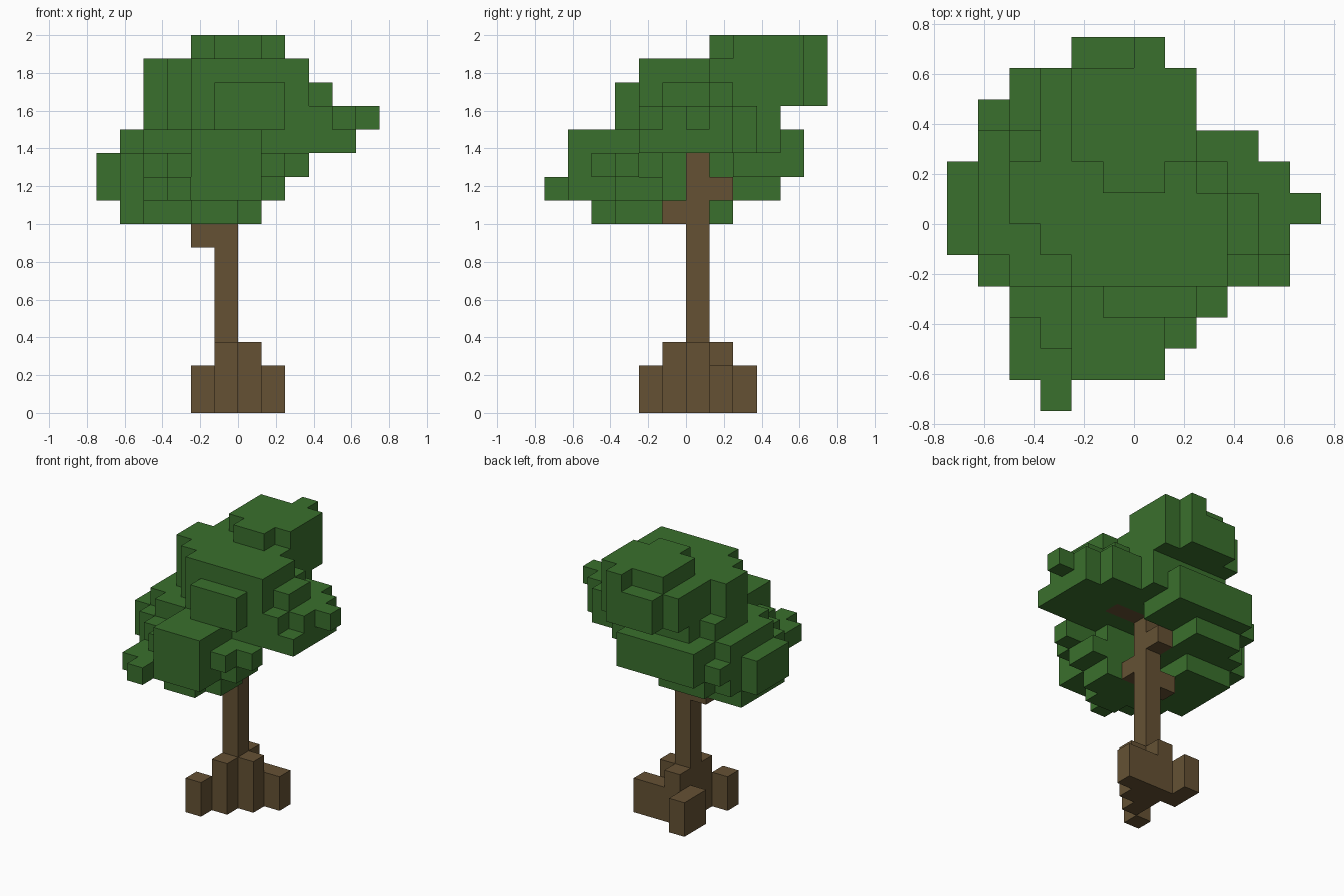
import bpy
import bmesh
from mathutils import Vector

UNIT = 0.125  # edge of one cube

default_cube = bpy.data.objects.get("Cube")
if default_cube:
    bpy.data.objects.remove(default_cube, do_unlink=True)


def flat_material(name, red, green, blue):
    colour = (red, green, blue, 1)
    material = bpy.data.materials.new(name)
    material.use_nodes = True
    material.diffuse_color = colour
    shader = material.node_tree.nodes["Principled BSDF"]
    shader.inputs["Base Color"].default_value = colour
    shader.inputs["Roughness"].default_value = 0.9
    return material


bark = flat_material("bark_brown", 0.13, 0.083, 0.034)
leaf = flat_material("leaf_green", 0.042, 0.162, 0.026)

cells = {}      # cube position -> part name
materials = {}  # part name -> material


def blocks(part, material, *boxes):
    """Fill boxes of cubes, each given as x, y and z ranges; later parts win."""
    materials[part] = material
    for (x0, x1), (y0, y1), (z0, z1) in boxes:
        for x in range(x0, x1):
            for y in range(y0, y1):
                for z in range(z0, z1):
                    cells[x, y, z] = part


# Low leaf cluster, hanging to the front and one side
blocks("lower_foliage", leaf,
       ((-2, 1), (-5, -1), (9, 12)),
       ((-4, -2), (-5, -3), (9, 10)),
       ((-3, -2), (-6, -5), (9, 10)),
       ((-3, -2), (-4, -3), (9, 11)),
       ((-4, -1), (-3, 2), (9, 11)),
       ((-5, -4), (-2, 2), (8, 11)),
       ((-6, -5), (-1, 2), (9, 11)),
       ((-4, -2), (-3, 2), (8, 9)),
       ((-2, 0), (-4, -1), (8, 9)),
       ((0, 1), (-3, -1), (8, 9)))

# Small tufts around the low cluster
blocks("leaf_tufts", leaf,
       ((1, 2), (-4, -2), (10, 11)),
       ((2, 3), (-3, -2), (10, 11)),
       ((1, 2), (-3, -1), (9, 10)),
       ((-5, -4), (2, 3), (9, 11)),
       ((-5, -4), (3, 4), (10, 11)),
       ((-4, -1), (2, 4), (9, 10)))

# Wide middle slab
blocks("middle_foliage", leaf,
       ((-4, 5), (-2, 2), (11, 12)),
       ((-5, -4), (-1, 3), (11, 12)),
       ((-4, 1), (2, 5), (10, 12)),
       ((1, 2), (2, 4), (11, 12)),
       ((2, 4), (2, 3), (11, 13)),
       ((3, 4), (-2, 2), (12, 13)),
       ((4, 5), (-1, 2), (12, 13)),
       ((5, 6), (0, 1), (12, 13)))

# Upper mass with its side lumps
blocks("upper_foliage", leaf,
       ((-2, 3), (-2, 1), (12, 15)),
       ((-2, 2), (1, 4), (12, 15)),
       ((-3, -2), (-1, 4), (12, 15)),
       ((-3, -2), (4, 5), (13, 15)),
       ((-4, -3), (0, 2), (12, 15)),
       ((-4, -3), (2, 3), (12, 13)),
       ((-1, 2), (-3, -2), (12, 14)),
       ((2, 3), (1, 2), (12, 14)),
       ((3, 4), (-1, 1), (13, 14)))

# Top tuft, leaning to the back
blocks("crown", leaf,
       ((-2, 2), (2, 5), (13, 16)),
       ((-1, 1), (1, 2), (15, 16)),
       ((0, 1), (5, 6), (13, 16)),
       ((-2, 0), (5, 6), (13, 15)))

# Trunk, branches and roots
blocks("trunk", bark, ((-1, 0), (0, 1), (0, 12)))
blocks("branches", bark,
       ((-2, -1), (0, 1), (7, 8)),
       ((-1, 0), (-1, 0), (8, 9)),
       ((-1, 0), (1, 2), (9, 10)),
       ((0, 2), (0, 1), (11, 12)))
blocks("roots", bark,
       ((-2, -1), (-2, -1), (0, 2)),
       ((-1, 0), (-1, 0), (0, 3)),
       ((0, 1), (0, 1), (0, 3)),
       ((-1, 0), (1, 2), (0, 3)),
       ((0, 2), (1, 2), (0, 2)),
       ((-2, -1), (1, 3), (0, 2)))


def build(part):
    """Make one object from the exposed cube faces of a part."""
    bm = bmesh.new()
    for cell, owner in cells.items():
        if owner != part:
            continue
        centre = Vector(cell) + Vector((0.5, 0.5, 0.5))
        for axis in range(3):
            for sign in (-1, 1):
                neighbour = list(cell)
                neighbour[axis] += sign
                if tuple(neighbour) in cells:
                    continue
                out, u, v = Vector(), Vector(), Vector()
                out[axis] = sign / 2
                u[(axis + 1) % 3] = sign / 2
                v[(axis + 2) % 3] = 1 / 2
                corners = (-u - v, u - v, u + v, v - u)
                bm.faces.new([bm.verts.new((centre + out + c) * UNIT)
                              for c in corners])
    bmesh.ops.remove_doubles(bm, verts=bm.verts, dist=UNIT / 100)
    # Merge the cube faces into clean flat panels
    bmesh.ops.dissolve_limit(bm, angle_limit=0.01, verts=bm.verts,
                             edges=bm.edges)
    mesh = bpy.data.meshes.new(part)
    bm.to_mesh(mesh)
    bm.free()
    mesh.materials.append(materials[part])
    bpy.context.collection.objects.link(bpy.data.objects.new(part, mesh))


for part_name in materials:
    build(part_name)
